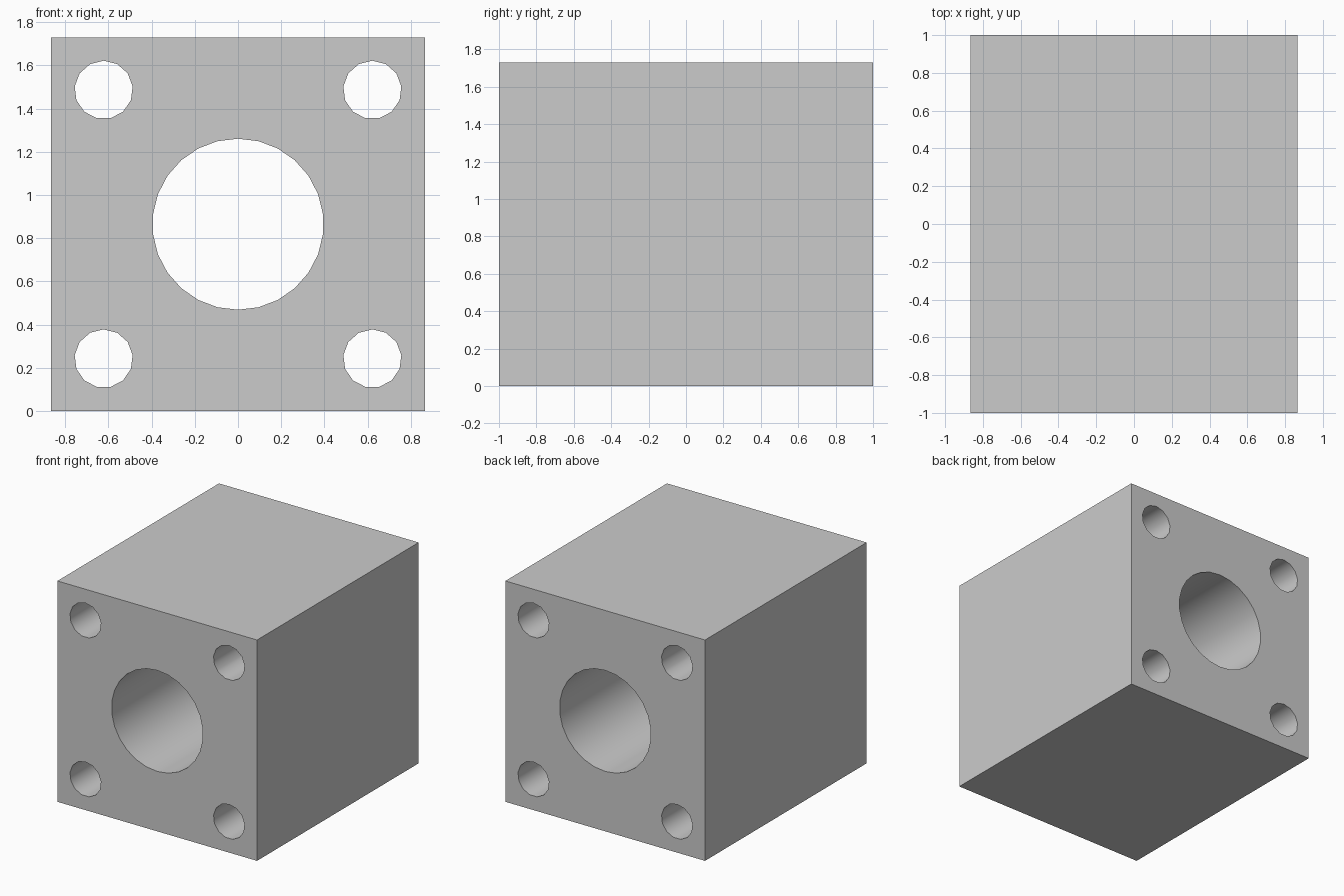
import bpy
from math import pi

if "Cube" in bpy.data.objects:
    bpy.data.objects.remove(bpy.data.objects["Cube"])

WIDTH, DEPTH, HEIGHT = 1.73, 2.0, 1.73
MID_Z = HEIGHT / 2
BOLT = 0.622  # bolt hole offset from the centre axis

# Square block standing on the ground
bpy.ops.mesh.primitive_cube_add(size=1, location=(0, 0, MID_Z))
block = bpy.context.object
block.name = "bored_block"
block.scale = (WIDTH, DEPTH, HEIGHT)
bpy.ops.object.transform_apply(location=True, rotation=True, scale=True)


def bore(name, x, z, radius, sides):
    """Cut a round hole right through the block along y."""
    bpy.ops.mesh.primitive_cylinder_add(vertices=sides, radius=radius, depth=DEPTH + 0.4,
                                        location=(x, 0, z), rotation=(pi / 2, 0, 0))
    cutter = bpy.context.object
    cutter.name = name
    cutter.hide_render = True
    mod = block.modifiers.new(name, 'BOOLEAN')
    mod.operation = 'DIFFERENCE'
    mod.solver = 'EXACT'
    mod.object = cutter
    bpy.context.view_layer.objects.active = block
    bpy.ops.object.modifier_apply(modifier=mod.name)
    bpy.data.objects.remove(cutter, do_unlink=True)


# Large centre bore and four corner bolt holes
bore("centre_bore", 0, MID_Z, 0.396, 26)
for sx in (-1, 1):
    for sz in (-1, 1):
        bore("bolt_hole", sx * BOLT, MID_Z + sz * BOLT, 0.135, 13)

# Smooth hole walls, crisp block edges
bpy.ops.object.select_all(action='DESELECT')
block.select_set(True)
bpy.context.view_layer.objects.active = block
bpy.ops.object.shade_smooth_by_angle(angle=pi / 6)
